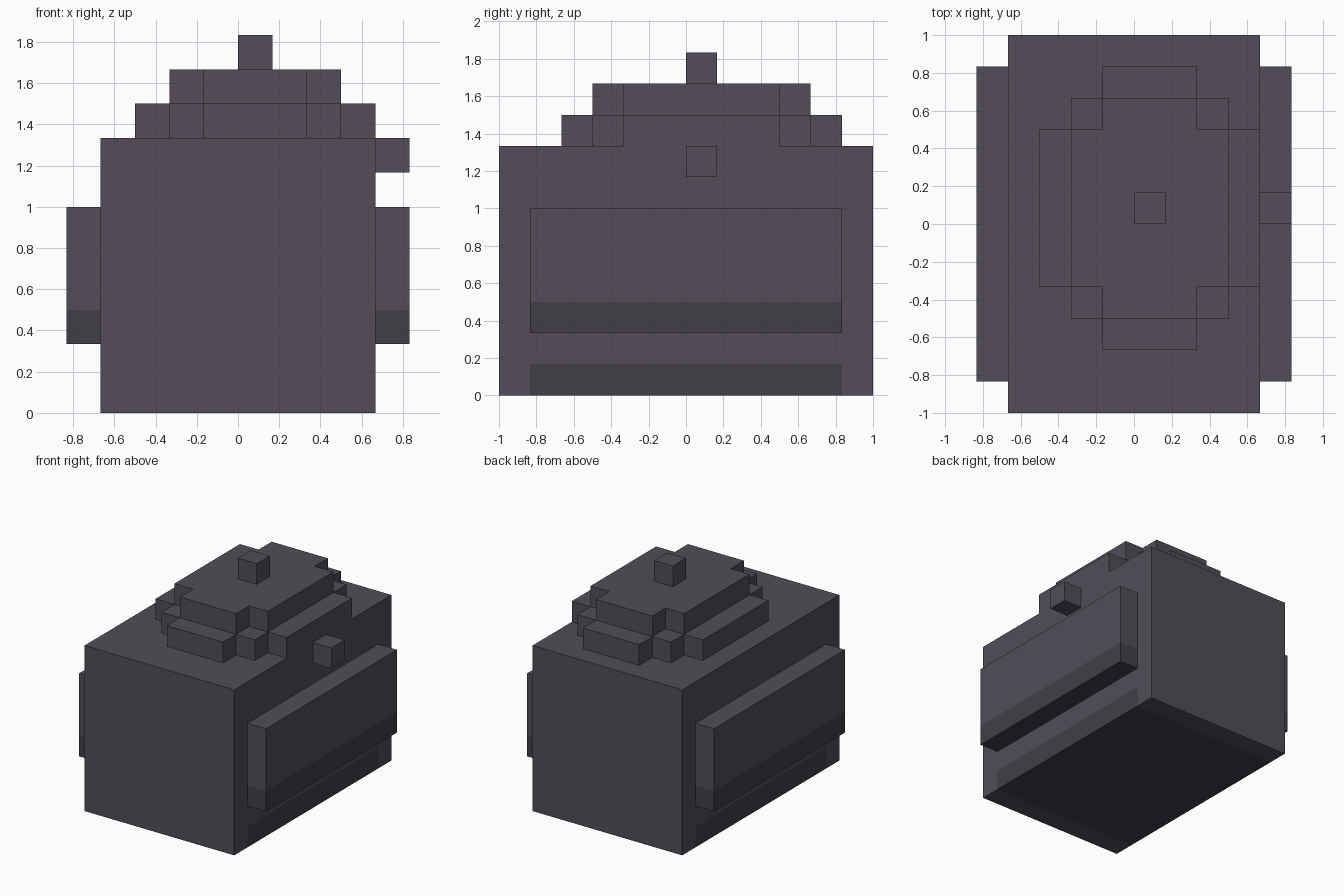
import bpy, bmesh
from mathutils import Vector

if "Cube" in bpy.data.objects:
    bpy.data.objects.remove(bpy.data.objects["Cube"])

U = 1 / 6  # one block


def material(name, rgb):
    m = bpy.data.materials.new(name)
    m.diffuse_color = (*rgb, 1)
    m.use_nodes = True
    m.node_tree.nodes["Principled BSDF"].inputs["Base Color"].default_value = m.diffuse_color
    return m


STONE = material("stone", (0.084, 0.073, 0.097))
SHADE = material("dark_stone", (0.054, 0.048, 0.064))


def finish(name, bm):
    bmesh.ops.recalc_face_normals(bm, faces=bm.faces[:])
    bmesh.ops.scale(bm, vec=(U, U, U), verts=bm.verts[:])
    me = bpy.data.meshes.new(name)
    bm.to_mesh(me)
    bm.free()
    me.materials.append(STONE)
    me.materials.append(SHADE)
    ob = bpy.data.objects.new(name, me)
    bpy.context.collection.objects.link(ob)
    return ob


def box(name, lo, hi, cuts=(), dark=None):
    """Box between two corners in block units; cuts split it for the dark bands."""
    lo, hi = Vector(lo), Vector(hi)
    bm = bmesh.new()
    bmesh.ops.create_cube(bm, size=1)
    for v in bm.verts:
        v.co = (lo + hi) / 2 + v.co * (hi - lo)
    for co, no in cuts:
        bmesh.ops.bisect_plane(bm, geom=bm.verts[:] + bm.edges[:] + bm.faces[:],
                               plane_co=co, plane_no=no)
    for f in bm.faces:
        if dark and dark(f.calc_center_median()):
            f.material_index = 1
    return finish(name, bm)


def tier(name, corner, z):
    """Stepped oval slab, mirrored in four quadrants about the dome centre."""
    cx, cy = 0.5, 0.5
    pts = []
    for sx, sy in ((1, 1), (-1, 1), (-1, -1), (1, -1)):
        q = [(cx + sx * x, cy + sy * y) for x, y in corner]
        pts += q if sx * sy > 0 else q[::-1]
    bm = bmesh.new()
    face = bm.faces.new([bm.verts.new((x, y, z)) for x, y in pts])
    top = bmesh.ops.extrude_face_region(bm, geom=[face], use_keep_orig=True)["geom"]
    bmesh.ops.translate(bm, vec=(0, 0, 1),
                        verts=[v for v in top if isinstance(v, bmesh.types.BMVert)])
    return finish(name, bm)


# Main block with a dark band along the base
box("body", (-4, -6, 0), (4, 6, 8),
    cuts=[((0, 0, 1), (0, 0, 1)), ((0, -5, 0), (0, 1, 0)), ((0, 5, 0), (0, 1, 0))],
    dark=lambda c: c.z < 1 and abs(c.y) < 5)

# Side panels with a dark lower strip
for side, x in (("right", 4), ("left", -5)):
    box(side + "_panel", (x, -5, 2), (x + 1, 5, 6),
        cuts=[((0, 0, 3), (0, 0, 1))], dark=lambda c: c.z < 3)

# Small block on the right side only
box("side_knob", (4, 0, 7), (5, 1, 8))

# Stepped top and its peak
tier("lower_tier", [(3.5, 2.5), (2.5, 2.5), (2.5, 3.5), (1.5, 3.5), (1.5, 4.5)], 8)
tier("upper_tier", [(2.5, 2.5), (1.5, 2.5), (1.5, 3.5)], 9)
box("top_knob", (0, 0, 10), (1, 1, 11))
